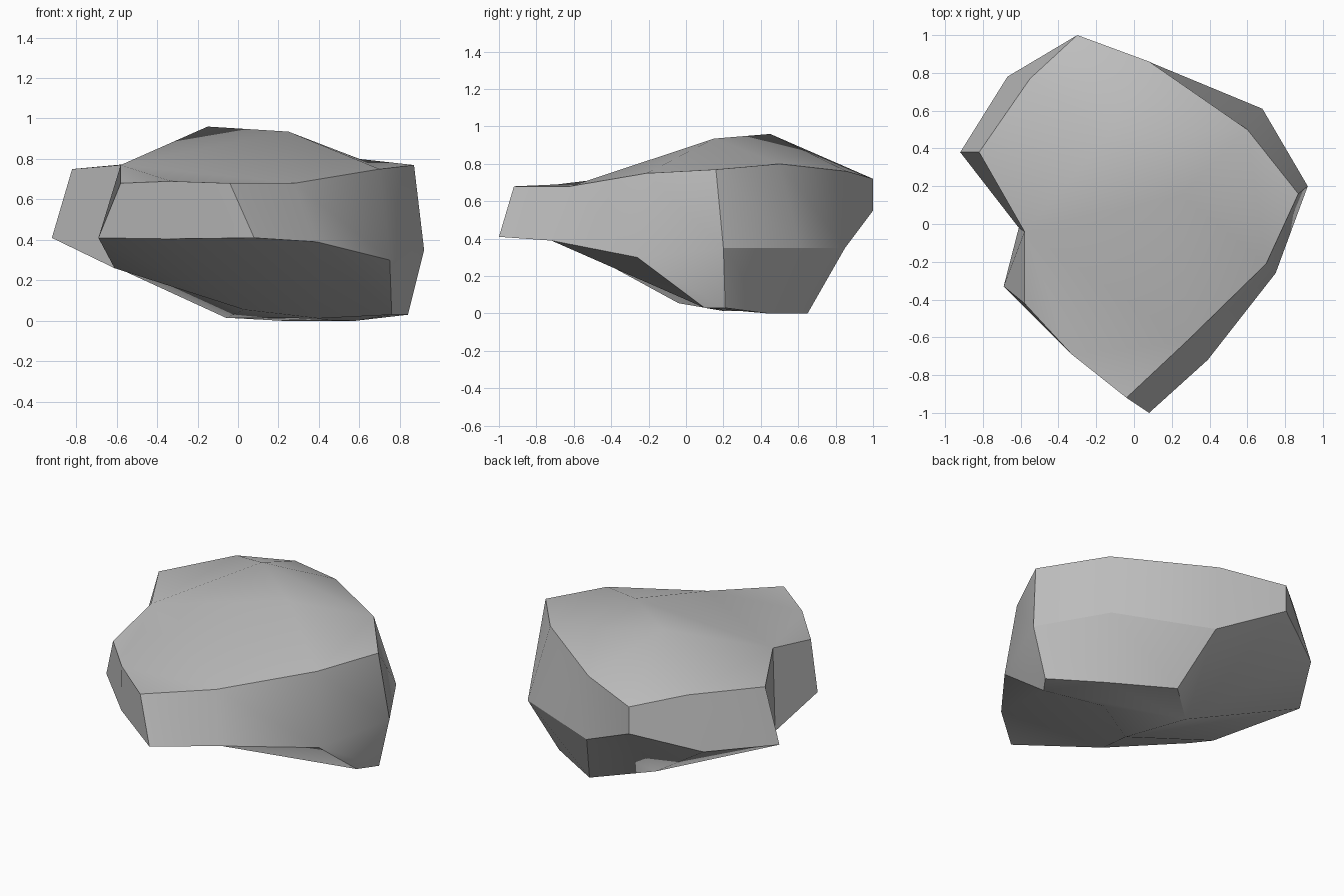
import bpy
import bmesh
import math

default_cube = bpy.data.objects.get("Cube")
if default_cube:
    bpy.data.objects.remove(default_cube, do_unlink=True)

# Stone colour
stone = bpy.data.materials.new("grey_stone")
stone.use_nodes = True
grey = (0.52, 0.52, 0.52, 1)
stone.diffuse_color = grey
shader = next(n for n in stone.node_tree.nodes if n.type == "BSDF_PRINCIPLED")
shader.inputs["Base Color"].default_value = grey
shader.inputs["Roughness"].default_value = 0.9

# Upper rim, running clockwise from the back corner
upper_rim = [
    (-.3, 1, .72), (.08, .86, .76), (.6, .5, .8), (.87, .16, .77),
    (.7, -.21, .75), (.28, -.62, .68), (-.04, -.92, .68), (-.33, -.69, .69),
    (-.58, -.42, .68), (-.58, -.04, .77), (-.82, .38, .75), (-.55, .77, .775),
]

# Widest belt, one point under each rim point
belt = [
    (-.3, 1, .55), (.1, .85, .35), (.68, .61, .35), (.92, .2, .35),
    (.75, -.26, .3), (.39, -.72, .39), (.08, -1, .41), (-.34, -.68, .405),
    (-.69, -.33, .41), (-.61, -.02, .26), (-.92, .38, .41), (-.67, .78, .45),
]

# Crown ridge and the small resting base
crown = {"back": (-.15, .45, .96), "front": (.25, .15, .935)}
base = {
    "back": (.22, .65, 0), "side": (.58, .44, 0), "corner": (.84, .21, .03),
    "front": (.76, .1, .03), "keel": (.4, .21, .012), "inner": (-.06, .39, .015),
    "tip": (.03, -.04, .055),
}

# Rim points fanned around each peak, the ridge ends, and the flatter shoulders
crown_fans = {"back": (9, 11, 0, 1, 2), "front": (2, 4, 5, 9)}
ridge_ends = (2, 9)
shoulders = [(2, 3, 4), (5, 6, 7), (5, 7, 9), (7, 8, 9), (9, 10, 11)]

# Base point that each belt point leads down to
base_link = (["inner", "back", "side", "corner", "front", "keel"]
             + ["tip"] * 4 + ["inner"] * 2)
nose = 6  # belt point of the front tip, closed off by its own triangle


def add_face(bm, *corners):
    """Make a face, dropping repeated corners."""
    bm.faces.new(list(dict.fromkeys(corners)))


def build_rock():
    bm = bmesh.new()
    top = [bm.verts.new(p) for p in upper_rim]
    middle = [bm.verts.new(p) for p in belt]
    peak = {name: bm.verts.new(p) for name, p in crown.items()}
    foot = {name: bm.verts.new(p) for name, p in base.items()}

    # Crown
    for name, fan in crown_fans.items():
        for a, b in zip(fan, fan[1:]):
            add_face(bm, top[a], top[b], peak[name])
    for i in ridge_ends:
        add_face(bm, top[i], peak["back"], peak["front"])
    for corners in shoulders:
        add_face(bm, *(top[i] for i in corners))

    # Sides
    count = len(top)
    for i in range(count):
        j = (i + 1) % count
        add_face(bm, middle[i], middle[j], top[j], top[i])

    # Underside
    ring = [i for i in range(count) if i != nose]
    for i, j in zip(ring, ring[1:] + ring[:1]):
        add_face(bm, foot[base_link[i]], foot[base_link[j]], middle[j], middle[i])
    add_face(bm, *middle[nose - 1:nose + 2])
    add_face(bm, *(v for name, v in foot.items() if name != "tip"))
    add_face(bm, foot["keel"], foot["tip"], foot["inner"])

    bmesh.ops.recalc_face_normals(bm, faces=bm.faces)
    mesh = bpy.data.meshes.new("rock")
    bm.to_mesh(mesh)
    bm.free()
    mesh.materials.append(stone)
    rock = bpy.data.objects.new("rock", mesh)
    bpy.context.collection.objects.link(rock)
    return rock


rock = build_rock()
bpy.ops.object.select_all(action="DESELECT")
bpy.context.view_layer.objects.active = rock
rock.select_set(True)
bpy.ops.object.shade_smooth_by_angle(angle=math.radians(30))
